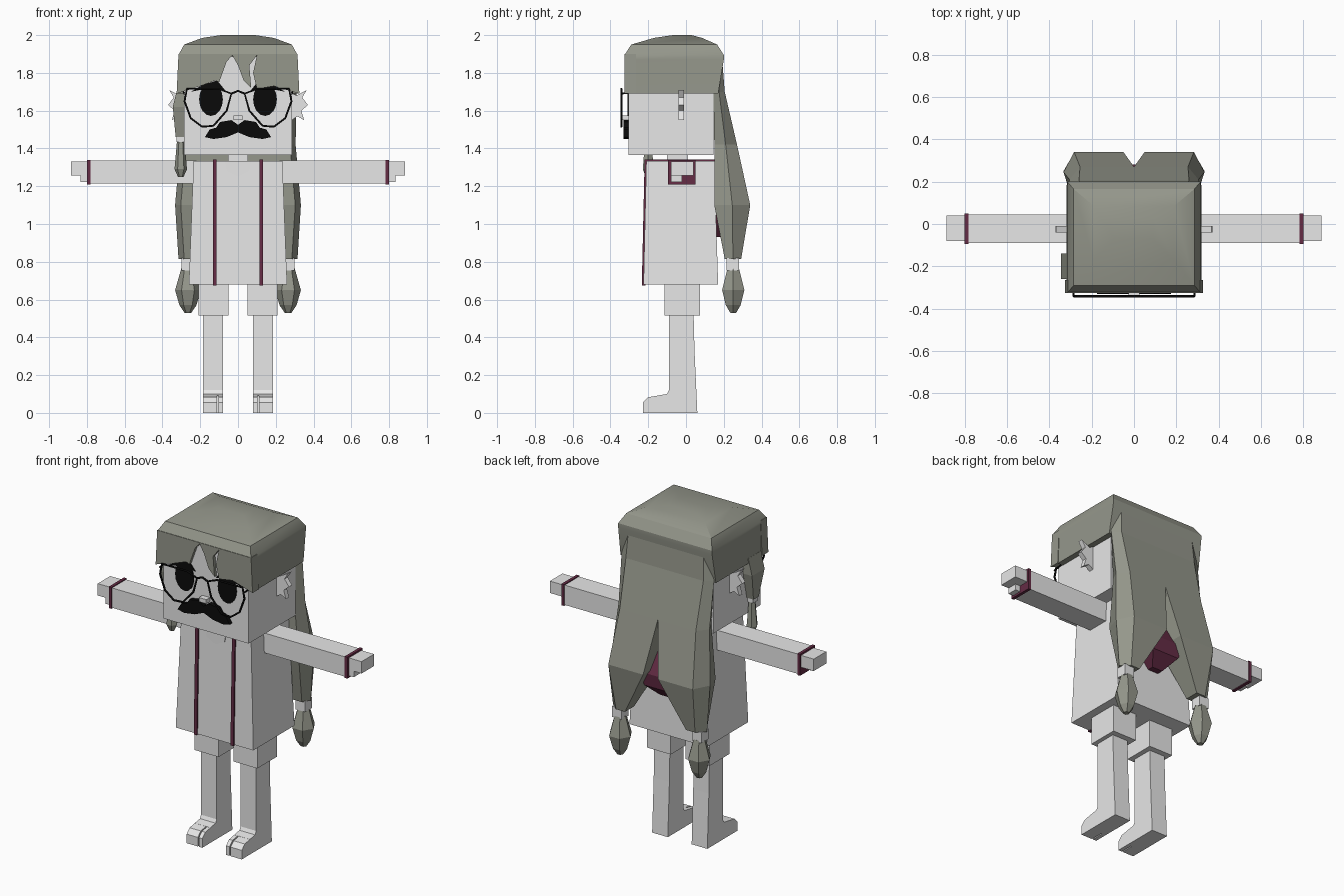
import bpy
import bmesh
import math
from mathutils import Vector

old = bpy.data.objects.get("Cube")
if old:
    bpy.data.objects.remove(old, do_unlink=True)


def material(name, r, g, b):
    mat = bpy.data.materials.new(name)
    mat.use_nodes = True
    mat.diffuse_color = (r, g, b, 1)
    mat.node_tree.nodes["Principled BSDF"].inputs["Base Color"].default_value = (r, g, b, 1)
    return mat


PALE = material("pale grey", .8, .8, .8)
HAIR = material("sage grey", .30, .31, .26)
MAROON = material("maroon", .13, .025, .06)
BLACK = material("black", .003, .003, .003)


def loft(name, rings, mat, mirror=False):
    """Skin a stack of equal-length rings and cap both ends."""
    bm = bmesh.new()
    loops = [[bm.verts.new(p) for p in ring] for ring in rings]
    for low, high in zip(loops, loops[1:]):
        for i in range(len(low)):
            j = (i + 1) % len(low)
            bm.faces.new((low[i], low[j], high[j], high[i]))
    bm.faces.new(loops[0])
    bm.faces.new(loops[-1])
    bmesh.ops.recalc_face_normals(bm, faces=bm.faces)
    mesh = bpy.data.meshes.new(name)
    bm.to_mesh(mesh)
    bm.free()
    mesh.materials.append(mat)
    obj = bpy.data.objects.new(name, mesh)
    bpy.context.collection.objects.link(obj)
    if mirror:
        obj.modifiers.new("Mirror", "MIRROR")
    return obj


def rect(x0, x1, y0, y1, z):
    return [(x0, y0, z), (x1, y0, z), (x1, y1, z), (x0, y1, z)]


def box(name, x0, x1, y0, y1, z0, z1, mat, mirror=False):
    return loft(name, [rect(x0, x1, y0, y1, z) for z in (z0, z1)], mat, mirror)


def front_plate(name, points, y0, y1, mat, mirror=False):
    return loft(name, [[(x, y, z) for x, z in points] for y in (y0, y1)], mat, mirror)


def side_plate(name, points, x0, x1, mat, mirror=False):
    return loft(name, [[(x, y, z) for y, z in points] for x in (x0, x1)], mat, mirror)


def gem(name, cx, cy, levels, mat, mirror=False):
    """Six-sided lathe shape; levels are (height, radius)."""
    rings = [[(cx + r * math.cos(k * math.pi / 3), cy + r * math.sin(k * math.pi / 3), z)
              for k in range(6)] for z, r in levels]
    return loft(name, rings, mat, mirror)


def wire(name, points, radius, mat, cyclic=False, mirror=False):
    curve = bpy.data.curves.new(name, "CURVE")
    curve.dimensions = "3D"
    curve.bevel_depth = radius
    curve.bevel_resolution = 1
    line = curve.splines.new("POLY")
    line.points.add(len(points) - 1)
    for point, co in zip(line.points, points):
        point.co = (*co, 1)
    line.use_cyclic_u = cyclic
    curve.materials.append(mat)
    obj = bpy.data.objects.new(name, curve)
    bpy.context.collection.objects.link(obj)
    if mirror:
        obj.modifiers.new("Mirror", "MIRROR")
    return obj


# Head, neck and ragged ears
box("head", -.285, .285, -.305, .145, 1.365, 1.9, PALE)
box("neck", -.053, .053, -.1, .01, 1.3, 1.38, PALE)
front_plate("ear", [(.27, 1.7), (.31, 1.68), (.365, 1.71), (.34, 1.67), (.37, 1.63),
                    (.335, 1.6), (.35, 1.55), (.315, 1.57), (.27, 1.54)],
            -.04, -.01, PALE, True)
box("nose", -.025, .025, -.34, -.3, 1.55, 1.575, PALE)

# Eyes with lashes
eye = [(.143 + .063 * math.cos(a), 1.66 + .088 * math.sin(a))
       for a in (k * math.pi / 8 for k in range(16))]
front_plate("eye", eye, -.309, -.304, BLACK, True)
front_plate("eyelash", [(.07, 1.71), (.11, 1.76), (.19, 1.735), (.25, 1.7), (.15, 1.72)],
            -.312, -.307, BLACK, True)

# Moustache
front_plate("moustache", [(0, 1.525), (.035, 1.55), (.095, 1.54), (.115, 1.51), (.15, 1.5),
                          (.175, 1.46), (.13, 1.45), (.06, 1.46), (0, 1.485)],
            -.33, -.304, BLACK, True)

# Spectacles
lens = [(.035, 1.69), (.1, 1.715), (.27, 1.715), (.283, 1.65), (.25, 1.56),
        (.19, 1.515), (.13, 1.52), (.06, 1.6)]
wire("spectacle_rim", [(x, -.342, z) for x, z in lens], .006, BLACK, True, True)
wire("spectacle_bridge", [(-.035, -.342, 1.69), (0, -.342, 1.705), (.035, -.342, 1.69)], .006, BLACK)
wire("spectacle_arm", [(.285, -.342, 1.69), (.288, -.2, 1.705), (.288, -.03, 1.7)], .005, BLACK,
     mirror=True)

# Hair cap: recessed behind the fringe, then tapering to a soft crown
cap = loft("hair_cap", [rect(-w, w, front, back, z) for w, front, back, z in (
    (.32, -.27, .17, 1.69), (.315, -.27, .2, 1.87), (.315, -.325, .2, 1.895),
    (.285, -.29, .165, 1.95), (.19, -.17, .085, 1.985), (.09, -.07, .03, 2))], HAIR)
front_plate("fringe", [(-.315, 1.9), (.315, 1.9), (.325, 1.69), (.19, 1.73), (.1, 1.715),
                       (.08, 1.8), (.1, 1.893), (.06, 1.84), (.07, 1.72), (.03, 1.76),
                       (0, 1.84), (-.03, 1.893), (-.06, 1.86), (-.1, 1.75), (-.12, 1.76),
                       (-.2, 1.73), (-.325, 1.69)], -.325, -.265, HAIR)

# Long back hair: two tails joined at the upper back
tail_levels = ((1.89, 0, .3, .1, .19), (1.7, 0, .31, .145, .205), (1.42, 0, .305, .15, .27),
               (1.1, .05, .333, .15, .34), (.815, .205, .315, .205, .292))
loft("hair_tail", [[(a, back, z), (b - .05, back, z), (b, (front + back) / 2, z),
                    (b - .03, front, z), (a, front, z)]
                   for z, a, b, front, back in tail_levels], HAIR, True)
box("hair_tie", .235, .3, .215, .28, .755, .82, PALE, True)
gem("hair_tassel", .265, .25, ((.765, .035), (.65, .068), (.57, .045), (.53, .018)), HAIR, True)

# Single side lock with its own tie and tassel
loft("side_lock", [rect(-.3 - w, -.27, -.2 - d, -.2 + d, z) for z, w, d in (
    (1.72, .02, .06), (1.62, .045, .06), (1.46, .03, .025))], HAIR)
box("side_lock_tie", -.325, -.285, -.22, -.18, 1.435, 1.465, PALE)
gem("side_lock_tassel", -.303, -.2, ((1.44, .02), (1.29, .033), (1.25, .015)), HAIR)

# Coat, neckline, straps and hanging hood
loft("coat", [rect(-.26, .26, -.225, .17, .68), rect(-.235, .235, -.21, .15, 1.333)], PALE)
front_plate("neckline", [(-.07, 1.333), (.07, 1.333), (.06, 1.28), (0, 1.25), (-.06, 1.28)],
            -.215, -.207, PALE)
side_plate("front_strap", [(-.234, .675), (-.215, .675), (-.2, 1.34), (-.219, 1.34)],
           .113, .133, MAROON, True)
box("shoulder_strap", .113, .133, -.219, .15, 1.328, 1.341, MAROON, True)
loft("hood", [rect(-w, w, .14, back, z) for z, w, back in (
    (1.33, .2, .16), (1.08, .13, .28), (1, .09, .27), (.93, .035, .2))], MAROON)

# Arms, cuffs and hands
box("sleeve", .22, .79, -.09, .045, 1.215, 1.335, PALE, True)
box("cuff", .782, .8, -.095, .05, 1.21, 1.34, MAROON, True)
box("hand", .79, .885, -.08, .04, 1.258, 1.33, PALE, True)
box("thumb", .79, .833, -.08, -.02, 1.222, 1.262, PALE, True)

# Shorts, legs and split-toe feet
box("shorts_leg", .05, .21, -.115, .075, .515, .7, PALE, True)
side_plate("leg", [(-.09, .53), (.04, .53), (.045, .33), (.06, 0), (-.15, 0),
                   (-.15, .092), (-.1, .1), (-.09, .12)], .08, .185, PALE, True)
toe = [(-.14, 0), (-.228, 0), (-.228, .055), (-.2, .083), (-.14, .093)]
side_plate("big_toe", toe, .08, .103, PALE, True)
side_plate("outer_toes", toe, .11, .185, PALE, True)

# Soft shading on the crown only
bpy.ops.object.select_all(action="DESELECT")
cap.select_set(True)
bpy.context.view_layer.objects.active = cap
bpy.ops.object.shade_smooth_by_angle(angle=math.radians(30))
